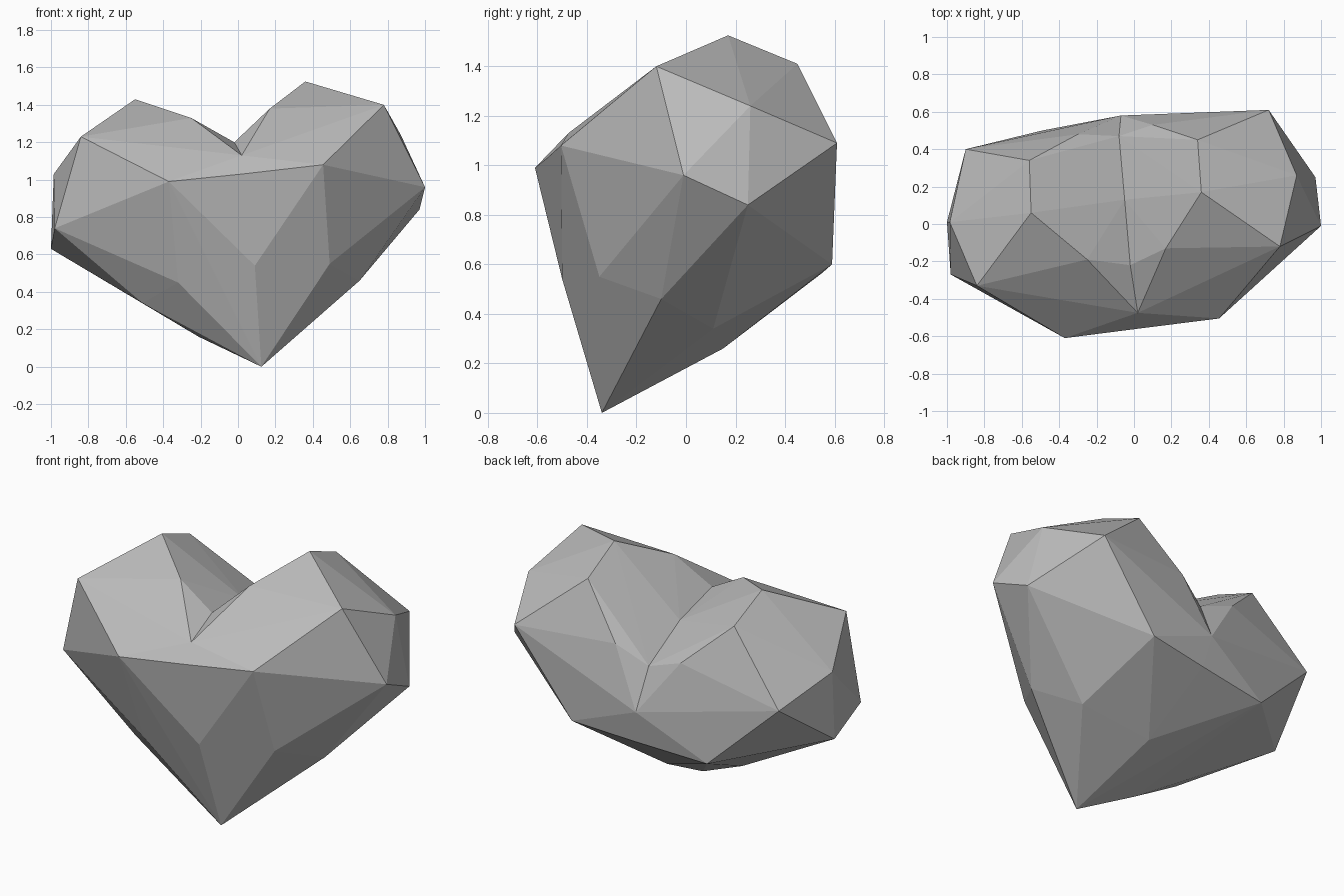
import bpy
import bmesh

UNIT = 0.01  # corner positions are given in hundredths of a unit

cube = bpy.data.objects.get("Cube")
if cube:
    bpy.data.objects.remove(cube, do_unlink=True)


def make_material(name, colour):
    material = bpy.data.materials.new(name)
    material.use_nodes = True
    material.diffuse_color = colour
    material.node_tree.nodes["Principled BSDF"].inputs["Base Color"].default_value = colour
    return material


def make_lobe(name, corners, material):
    """Wrap one faceted convex lobe around its corner points."""
    bm = bmesh.new()
    for corner in corners:
        bm.verts.new([value * UNIT for value in corner])
    hull = bmesh.ops.convex_hull(bm, input=bm.verts)
    loose = {v for v in hull["geom_interior"] if isinstance(v, bmesh.types.BMVert)}
    bmesh.ops.delete(bm, geom=list(loose), context="VERTS")
    bmesh.ops.recalc_face_normals(bm, faces=bm.faces)
    mesh = bpy.data.meshes.new(name)
    bm.to_mesh(mesh)
    bm.free()
    mesh.materials.append(material)
    lobe = bpy.data.objects.new(name, mesh)
    bpy.context.collection.objects.link(lobe)
    return lobe


stone = make_material("stone grey", (0.5, 0.5, 0.5, 1.0))

# Seam shared by both lobes: along the cleft, down the back, under, up the front
cleft = [(2, -47.5, 113), (-2, -22, 120), (-5, 13, 114), (-8, 47, 100)]
back_seam = [(-7, 58, 76), (-3, 55, 56.5), (2, 15, 26)]
front_seam = [(12.5, -34, 0), (9, -50, 54), (2, -56, 103)]
seam = cleft + back_seam + front_seam

# Lobe on the -x side: crown, outer side, front, back, underside
right_crown = [(-25, -19, 133), (-55, 6, 143), (-56, 34, 132), (-30, 48, 108)]
right_side = [(-84, -33, 123), (-98.5, 1, 103), (-98, -27, 74), (-100, 1, 63)]
right_front = [(-37, -61, 99), (-32, -44, 45)]
right_back = [(-90, 40, 92), (-49, 50, 53)]
right_under = [(-51, -25, 34), (-21, -24, 16)]

# Lobe on the +x side, slightly taller
left_crown = [(17, -13, 138), (36, 17, 152.5), (34, 45, 141), (10, 53, 111)]
left_side = [(78, -12, 140), (100, -1, 96), (97, 25, 84), (87, 26, 124)]
left_front = [(45.5, -50.5, 108), (49, -35, 55)]
left_back = [(72, 61, 109), (35, 59, 60)]
left_under = [(65, -10, 46), (46, 11, 34)]

make_lobe("right_heart_lobe",
          seam + right_crown + right_side + right_front + right_back + right_under, stone)
make_lobe("left_heart_lobe",
          seam + left_crown + left_side + left_front + left_back + left_under, stone)
